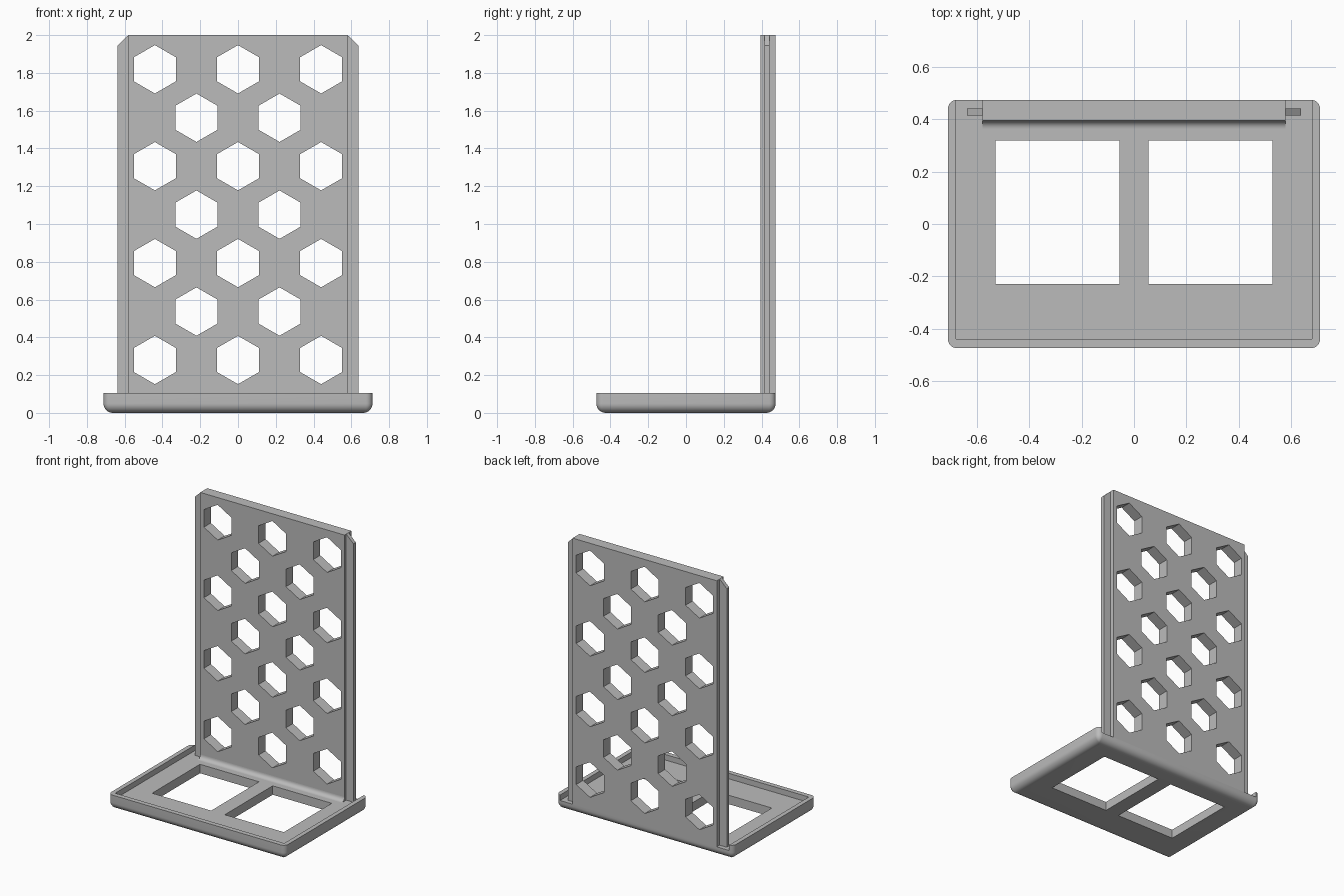
import bpy, bmesh
from math import sin, cos, pi

old = bpy.data.objects.get("Cube")
if old:
    bpy.data.objects.remove(old, do_unlink=True)

grey = bpy.data.materials.new("plain grey")
grey.use_nodes = True
colour = (0.5, 0.5, 0.5, 1)
grey.diffuse_color = colour
grey.node_tree.nodes["Principled BSDF"].inputs["Base Color"].default_value = colour

# Main sizes
HALF_X, HALF_Y, RIM_TOP, FLOOR = 0.712, 0.475, 0.105, 0.065
PANEL_X, PANEL_FRONT, TOP = 0.58, 0.395, 2.0


def finish(name, bm):
    bmesh.ops.recalc_face_normals(bm, faces=bm.faces[:])
    mesh = bpy.data.meshes.new(name)
    bm.to_mesh(mesh)
    bm.free()
    mesh.materials.append(grey)
    obj = bpy.data.objects.new(name, mesh)
    bpy.context.collection.objects.link(obj)
    return obj


def loft(bm, rings):
    """Skin a list of closed rings and cap both ends."""
    rows = [[bm.verts.new(p) for p in ring] for ring in rings]
    n = len(rows[0])
    for a, b in zip(rows, rows[1:]):
        for i in range(n):
            j = (i + 1) % n
            bm.faces.new((a[i], a[j], b[j], b[i]))
    bm.faces.new(rows[0])
    bm.faces.new(rows[-1])


def add_box(bm, x, y, z):
    loft(bm, [[(x[0], y[0], h), (x[1], y[0], h), (x[1], y[1], h), (x[0], y[1], h)]
              for h in z])


def activate(obj):
    bpy.ops.object.select_all(action='DESELECT')
    obj.select_set(True)
    bpy.context.view_layer.objects.active = obj


def cut(obj, bm):
    """Subtract the shapes in bm from obj."""
    cutter = finish("cutter", bm)
    cutter.hide_render = True
    mod = obj.modifiers.new("cut", 'BOOLEAN')
    mod.operation, mod.solver, mod.object = 'DIFFERENCE', 'EXACT', cutter
    activate(obj)
    bpy.ops.object.modifier_apply(modifier=mod.name)
    bpy.data.objects.remove(cutter, do_unlink=True)


def smooth(obj):
    activate(obj)
    bpy.ops.object.shade_smooth_by_angle(angle=pi / 6)


def rounded_ring(inset, z):
    r = max(0.035 - inset, 0.003)
    cx, cy = HALF_X - inset - r, HALF_Y - inset - r
    ring = []
    for k, (sx, sy) in enumerate([(1, 1), (-1, 1), (-1, -1), (1, -1)]):
        for s in range(7):
            a = (k + s / 6) * pi / 2
            ring.append((sx * cx + r * cos(a), sy * cy + r * sin(a), z))
    return ring


# Base tray with rounded underside
R = 0.05
bm = bmesh.new()
angles = [i / 8 * pi / 2 for i in range(9)]
loft(bm, [rounded_ring(R * (1 - sin(a)), R * (1 - cos(a))) for a in angles]
     + [rounded_ring(0, RIM_TOP)])
base = finish("base_tray", bm)

# Recess, open to the back
bm = bmesh.new()
add_box(bm, (-0.68, 0.68), (-0.44, 0.6), (FLOOR, 0.3))
cut(base, bm)

# Two windows through the floor
bm = bmesh.new()
for x in ((-0.53, -0.055), (0.055, 0.53)):
    add_box(bm, x, (-0.23, 0.32), (-0.1, 0.2))
cut(base, bm)
smooth(base)

# Upright panel with staggered hexagonal holes
bm = bmesh.new()
add_box(bm, (-PANEL_X, PANEL_X), (PANEL_FRONT, HALF_Y), (FLOOR, TOP))
panel = finish("upright_panel", bm)
bm = bmesh.new()
for row in range(7):
    z = 0.28 + row * 0.2565
    for x in ((-0.22, 0.22) if row % 2 else (-0.44, 0, 0.44)):
        loft(bm, [[(x + 0.128 * sin(i * pi / 3), y, z + 0.128 * cos(i * pi / 3))
                   for i in range(6)] for y in (0.3, 0.6)])
cut(panel, bm)

# Side tongues with chamfered tops
for side, s in (("left", 1), ("right", -1)):
    bm = bmesh.new()
    profile = [(PANEL_X, FLOOR), (0.638, FLOOR), (0.638, 1.945), (PANEL_X, TOP)]
    loft(bm, [[(s * x, y, z) for x, z in profile] for y in (0.415, 0.442)])
    finish(side + "_tongue", bm)

# Fillet between floor and panel
F = 0.03
bm = bmesh.new()
curve = [(PANEL_FRONT, FLOOR)] + [
    (PANEL_FRONT - F * (1 - sin(a)), FLOOR + F * (1 - cos(a))) for a in angles[::-1]]
loft(bm, [[(x, y, z) for y, z in curve] for x in (-PANEL_X, PANEL_X)])
smooth(finish("foot_fillet", bm))
